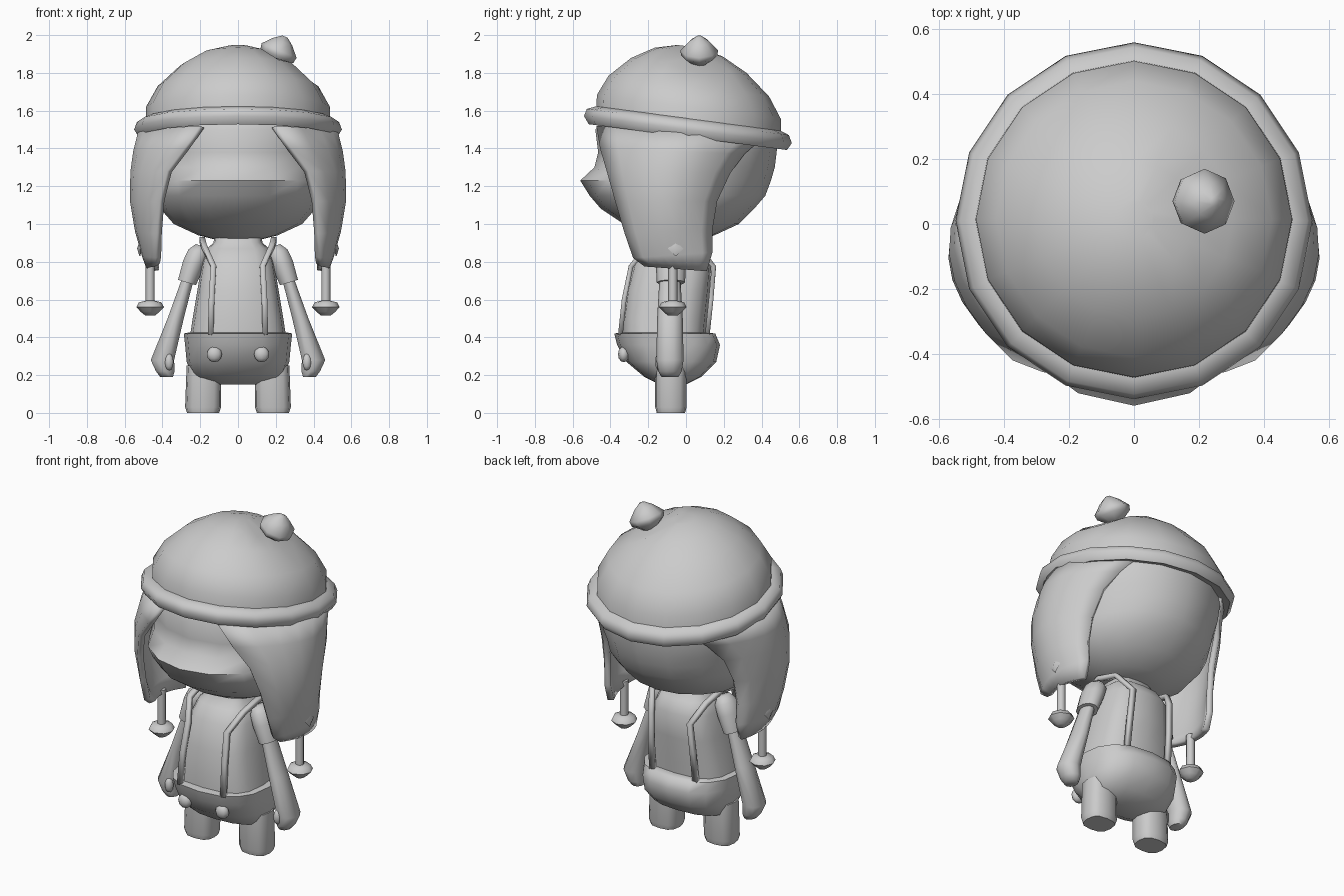
import bpy, bmesh, math
from mathutils import Vector

old = bpy.data.objects.get("Cube")
if old:
    bpy.data.objects.remove(old, do_unlink=True)

# Single clay colour
clay = bpy.data.materials.new("light_grey")
clay.use_nodes = True
GREY = (0.6, 0.6, 0.6, 1)
clay.diffuse_color = GREY
clay.node_tree.nodes["Principled BSDF"].inputs["Base Color"].default_value = GREY


def finish(name, bm, mirror=False, thickness=0, angle=60):
    """Turn a bmesh into a smooth object, optionally thickened and mirrored."""
    mesh = bpy.data.meshes.new(name)
    bm.to_mesh(mesh)
    bm.free()
    mesh.materials.append(clay)
    obj = bpy.data.objects.new(name, mesh)
    bpy.context.collection.objects.link(obj)
    bpy.ops.object.select_all(action="DESELECT")
    obj.select_set(True)
    bpy.context.view_layer.objects.active = obj
    bpy.ops.object.shade_smooth_by_angle(angle=math.radians(angle))
    if thickness:
        solid = obj.modifiers.new("thickness", "SOLIDIFY")
        solid.thickness = thickness
        solid.offset = -1
    if mirror:
        obj.modifiers.new("mirror", "MIRROR").use_mirror_merge = False
    return obj


def loft(name, rings, sides=16, power=2, slope=(0, 0), mirror=False, edit=None):
    """Skin a stack of rings (z, centre x, centre y, radius x, radius y)."""
    bm = bmesh.new()
    loops = []
    for z, cx, cy, rx, ry in rings:
        loop = []
        for i in range(sides):
            a = math.tau * i / sides
            s, c = math.sin(a), -math.cos(a)
            dx = rx * math.copysign(abs(s) ** (2 / power), s)
            dy = ry * math.copysign(abs(c) ** (2 / power), c)
            lift = slope[0] * dx + slope[1] * dy
            loop.append(bm.verts.new((cx + dx, cy + dy, z + lift)))
        loops.append(loop)
    for low, high in zip(loops, loops[1:]):
        for i in range(sides):
            j = (i + 1) % sides
            bm.faces.new((low[i], low[j], high[j], high[i]))
    bm.faces.new(loops[0])
    bm.faces.new(loops[-1])
    if edit:
        edit(bm)
    bmesh.ops.recalc_face_normals(bm, faces=bm.faces)
    return finish(name, bm, mirror)


def body(profile):
    """Rings from (z, radius x, front y, back y)."""
    return [(z, 0, (f + b) / 2, rx, (b - f) / 2) for z, rx, f, b in profile]


def round_rings(profile, x=0, y=0):
    """Circular rings from (z, radius)."""
    return [(z, x, y, r, r) for z, r in profile]


def sheet(name, rows, thickness):
    """Thick mirrored sheet through rows of points."""
    bm = bmesh.new()
    grid = [[bm.verts.new(p) for p in row] for row in rows]
    for up, down in zip(grid, grid[1:]):
        for j in range(len(up) - 1):
            bm.faces.new((up[j], down[j], down[j + 1], up[j + 1]))
    return finish(name, bm, True, thickness)


def blob(name, centre, scale, mirror=True):
    bm = bmesh.new()
    bmesh.ops.create_uvsphere(bm, u_segments=10, v_segments=6, radius=1)
    bmesh.ops.scale(bm, vec=scale, verts=bm.verts)
    bmesh.ops.translate(bm, vec=centre, verts=bm.verts)
    return finish(name, bm, mirror)


# Head with a broad pointed muzzle
loft("head", body([
    (0.92, 0.13, -0.17, 0.08), (0.94, 0.21, -0.22, 0.15),
    (1.0, 0.34, -0.33, 0.28), (1.08, 0.41, -0.45, 0.36),
    (1.15, 0.44, -0.51, 0.42), (1.23, 0.45, -0.56, 0.45),
    (1.3, 0.46, -0.485, 0.47), (1.38, 0.465, -0.465, 0.48),
    (1.5, 0.47, -0.48, 0.49), (1.6, 0.4, -0.4, 0.4)]))

# Hat: tilted dome with a dimple, rolled brim
TILT = (0, -0.13)


def dimple(bm):
    for v in bm.verts:
        if (v.co.xy - Vector((0.2, 0.07))).length < 0.13:
            v.co.z -= 0.03


loft("hat_dome", round_rings([
    (1.5, 0.49), (1.62, 0.487), (1.73, 0.425), (1.84, 0.305),
    (1.91, 0.18), (1.94, 0.06)], y=0.015), slope=TILT, edit=dimple)
loft("hat_brim", round_rings([
    (1.475, 0.47), (1.46, 0.525), (1.5, 0.55), (1.54, 0.535),
    (1.56, 0.485)], y=0.01), slope=TILT)

# Pompom leaning to the model's left
pompom = loft("hat_pompom", round_rings([
    (-0.06, 0.03), (-0.01, 0.095), (0.02, 0.1), (0.07, 0.055),
    (0.1, 0.015)]), sides=8)
pompom.location = (0.21, 0.07, 1.9)
pompom.rotation_euler.y = 0.4

# Ear flaps: each row gives front edge, back edge and widest x
flap_rows = []
for front, back, wide in [
        ((0.2, -0.475, 1.52), (0.3, 0.4, 1.45), 0.53),
        ((0.285, -0.455, 1.4), (0.36, 0.31, 1.37), 0.555),
        ((0.375, -0.42, 1.28), (0.42, 0.235, 1.27), 0.57),
        ((0.415, -0.375, 1.12), (0.44, 0.165, 1.12), 0.572),
        ((0.43, -0.325, 0.95), (0.45, 0.14, 0.97), 0.545),
        ((0.435, -0.28, 0.82), (0.45, 0.14, 0.85), 0.51),
        ((0.44, -0.22, 0.775), (0.45, 0.11, 0.75), 0.485)]:
    front, back = Vector(front), Vector(back)
    row = []
    for k in range(9):
        t = k / 8
        p = front.lerp(back, t)
        p.x += (wide - (front.x + back.x) / 2) * 4 * t * (1 - t)
        row.append(p)
    flap_rows.append(row)
sheet("ear_flaps", flap_rows, 0.035)

# Cords, toggles and their diamond studs
CORD_X, CORD_Y = 0.465, -0.07
loft("flap_cords", round_rings([(0.57, 0.024), (0.8, 0.024)], CORD_X, CORD_Y),
     sides=8, mirror=True)
loft("cord_toggles", round_rings([
    (0.515, 0.025), (0.535, 0.05), (0.56, 0.073), (0.585, 0.06),
    (0.595, 0.02)], CORD_X, CORD_Y), sides=8, mirror=True)
loft("flap_studs", [(0.83, 0.52, -0.055, 0.002, 0.002),
                    (0.87, 0.52, -0.055, 0.014, 0.042),
                    (0.91, 0.52, -0.055, 0.002, 0.002)], sides=4, mirror=True)

# Torso
loft("torso", body([
    (0.4, 0.255, -0.335, 0.1), (0.5, 0.24, -0.335, 0.11),
    (0.65, 0.215, -0.315, 0.125), (0.8, 0.19, -0.275, 0.135),
    (0.87, 0.165, -0.22, 0.09), (0.9, 0.13, -0.18, 0.05),
    (0.96, 0.12, -0.17, 0.04)]), power=3)

# Braces running over the shoulders
strap = [[(x + side, y, z) for side in (-0.015, 0.015)] for x, y, z in [
    (0.145, -0.335, 0.41), (0.14, -0.315, 0.6), (0.13, -0.28, 0.77),
    (0.18, -0.2, 0.87), (0.19, -0.07, 0.905), (0.18, 0.06, 0.87),
    (0.13, 0.135, 0.77), (0.14, 0.12, 0.6), (0.145, 0.1, 0.41)]]
sheet("braces", [row[::-1] for row in strap[::-1]], 0.025)

# Sleeves, arms and thumbs
loft("sleeves", [
    (0.69, 0.27, -0.08, 0.05, 0.075), (0.79, 0.235, -0.08, 0.058, 0.08),
    (0.85, 0.21, -0.08, 0.055, 0.07), (0.885, 0.195, -0.08, 0.03, 0.04)],
     sides=10, slope=(0.3, 0), mirror=True)
loft("arms", [
    (0.19, 0.378, -0.085, 0.035, 0.045), (0.22, 0.385, -0.085, 0.052, 0.062),
    (0.28, 0.4, -0.085, 0.065, 0.072), (0.5, 0.33, -0.085, 0.045, 0.068),
    (0.72, 0.262, -0.085, 0.033, 0.055)], sides=10, mirror=True)
blob("thumbs", (0.365, -0.14, 0.27), (0.025, 0.025, 0.045))

# Trousers, legs and buttons
loft("trousers", body([
    (0.15, 0.12, -0.14, 0), (0.19, 0.24, -0.22, 0.08),
    (0.27, 0.272, -0.315, 0.16), (0.36, 0.28, -0.365, 0.18),
    (0.42, 0.287, -0.38, 0.155), (0.425, 0.265, -0.35, 0.12)]), power=2.5)
loft("legs", [
    (0, 0.185, -0.08, 0.085, 0.075), (0.03, 0.185, -0.08, 0.095, 0.083),
    (0.25, 0.18, -0.08, 0.092, 0.083)], sides=12, power=2.8, mirror=True)
blob("trouser_buttons", (0.125, -0.33, 0.31), (0.042, 0.03, 0.042))
